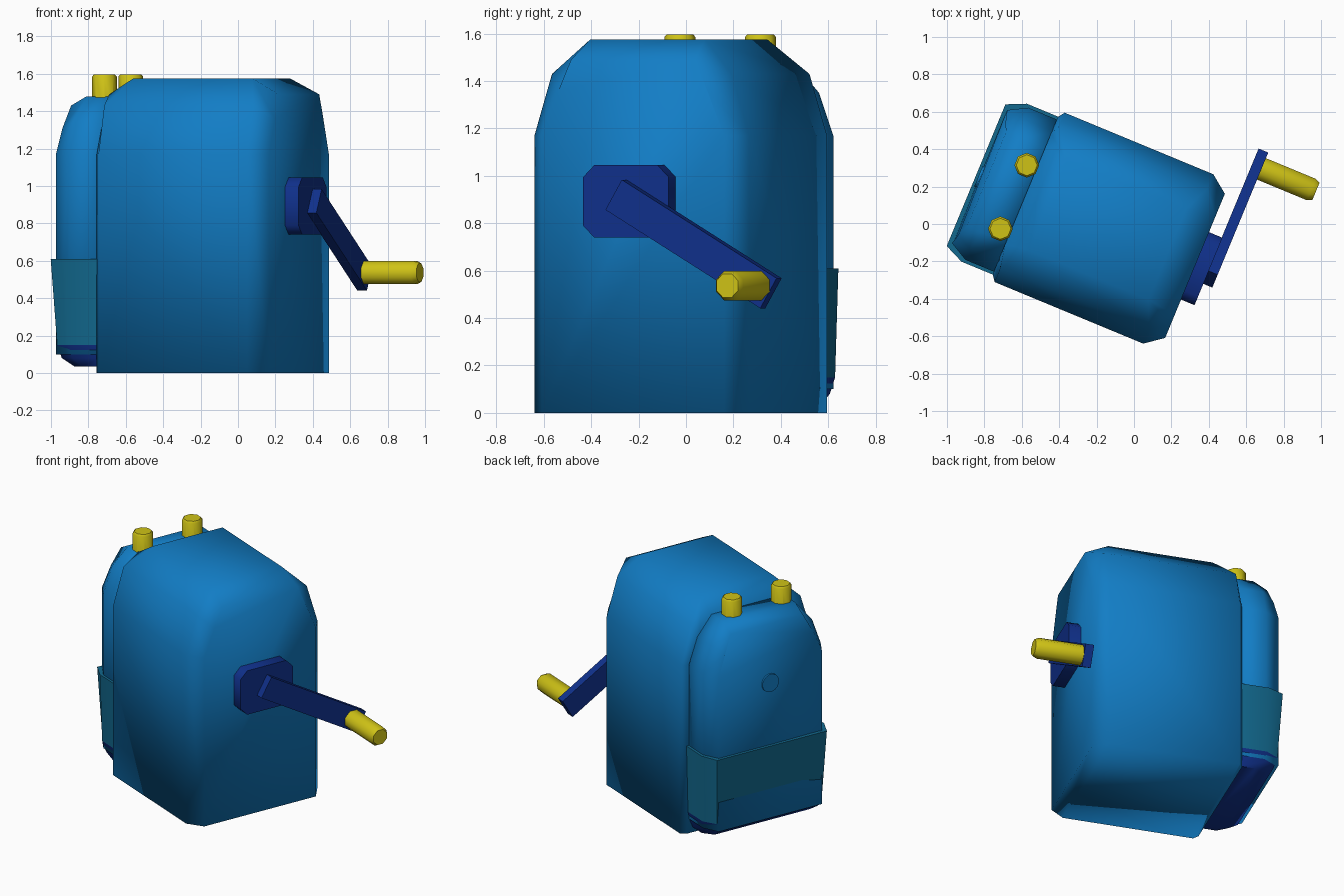
import bpy, bmesh, math
from mathutils import Matrix

if "Cube" in bpy.data.objects:
    bpy.data.objects.remove(bpy.data.objects["Cube"])

TURN = Matrix.Rotation(math.radians(-22.5), 4, 'Z')   # whole model is turned on its base
MID = -0.082                                          # centre line of the model, before turning


def material(name, rgb):
    m = bpy.data.materials.new(name)
    m.diffuse_color = (*rgb, 1)
    m.use_nodes = True
    m.node_tree.nodes["Principled BSDF"].inputs["Base Color"].default_value = m.diffuse_color
    return m


BLUE = material("body_blue", (0.006, 0.205, 0.56))
NAVY = material("dark_blue", (0.005, 0.03, 0.26))
TEAL = material("tray_teal", (0.006, 0.14, 0.27))
YELLOW = material("yellow", (0.62, 0.54, 0.008))


def finish(name, bm, mat, angle):
    bmesh.ops.recalc_face_normals(bm, faces=bm.faces)
    bm.transform(TURN)
    me = bpy.data.meshes.new(name)
    bm.to_mesh(me)
    bm.free()
    me.materials.append(mat)
    ob = bpy.data.objects.new(name, me)
    bpy.context.collection.objects.link(ob)
    bpy.context.view_layer.objects.active = ob
    ob.select_set(True)
    if angle is None:
        bpy.ops.object.shade_smooth()
    else:
        bpy.ops.object.shade_smooth_by_angle(angle=math.radians(angle))
    ob.select_set(False)
    return ob


def loft(name, rings, mat, mid=MID, angle=None):
    """Skin half rings of (u, half width, z), mirrored about the line v = mid."""
    bm = bmesh.new()
    loops = []
    for r in rings:
        pts = [(u, mid + h, z) for u, h, z in r] + [(u, mid - h, z) for u, h, z in reversed(r)]
        loops.append([bm.verts.new(p) for p in pts])
    n = len(loops[0])
    for a, b in zip(loops, loops[1:]):
        for i in range(n):
            j = (i + 1) % n
            bm.faces.new((a[i], a[j], b[j], b[i]))
    bm.faces.new(loops[0])
    bm.faces.new(loops[-1])
    return finish(name, bm, mat, angle)


def half_round(n, r):
    return [(r * math.sin((i + .5) * math.pi / n), -r * math.cos((i + .5) * math.pi / n)) for i in range(n)]


# Main body: arched box with chamfered ends
def body_ring(u, top_u):
    return [(u, .49, 0), (u, .49, 1.17), (u, .41, 1.43), (top_u, .262, 1.575)]


loft("main_body", [
    [(-.595, .455, 0), (-.595, .455, 1.17), (-.595, .36, 1.37), (-.595, .283, 1.49)],
    body_ring(-.57, -.464),
    body_ring(.29, .227),
    [(.387, .417, 0), (.387, .417, 1.17), (.387, .34, 1.36), (.387, .283, 1.49)],
], BLUE)


# Cover on the pencil end
def cover_ring(u, top_u):
    return [(u, .44, .1), (u, .44, 1.17), (u, .375, 1.35), (top_u, .27, 1.48)]


loft("end_cover", [
    cover_ring(-.58, -.58),
    cover_ring(-.76, -.73),
    [(-.86, .385, .1), (-.86, .385, 1.17), (-.845, .33, 1.31), (-.82, .27, 1.43)],
], BLUE)

# Pencil hole disc on the cover
loft("pencil_hole", [[(u, h, 1.04 + z) for h, z in half_round(8, .062)] for u in (-.84, -.866)],
     BLUE, angle=40)


# Shavings tray and its rounded floor
def tray_ring(z, side_u, side_h, end_u, end_h):
    return [(-.59, side_h, z), (side_u, side_h, z), (end_u, end_h, z)]


loft("shavings_tray", [tray_ring(.15, -.765, .446, -.85, .392),
                       tray_ring(.61, -.775, .457, -.88, .41)], TEAL, angle=50)
loft("tray_floor", [tray_ring(.035, -.70, .41, -.765, .355),
                    tray_ring(.08, -.745, .43, -.83, .375),
                    tray_ring(.15, -.765, .446, -.85, .392)], NAVY, angle=50)

# Two pull pegs on top of the cover
for side, v in (("left", -.297), ("right", .071)):
    loft(side + "_peg", [[(-.65 + d * s, h * s, z) for h, d in half_round(4, .066)]
                         for z, s in ((1.4, 1), (1.585, 1), (1.597, .85))], YELLOW, mid=v, angle=40)

# Crank plate
plate = ((.145, .74), (.195, .79), (.195, .995), (.145, 1.045))
loft("crank_plate", [[(u, h, z) for h, z in plate] for u in (.37, .465)], NAVY, angle=50)

# Crank arm, sloping down from the plate
bm = bmesh.new()
tilt = math.atan2(.415, .706)
bmesh.ops.create_cube(bm, size=1, matrix=Matrix.Translation((.489, .237, .7125))
                      @ Matrix.Rotation(-tilt, 4, 'X') @ Matrix.Diagonal((.056, .82, .147, 1)))
finish("crank_arm", bm, NAVY, 30)

# Crank handle
loft("crank_handle", [[(u, h * s, .537 + z * s) for h, z in half_round(4, .067)]
                      for u, s in ((.51, 1), (.805, 1), (.832, .8))], YELLOW, mid=.533, angle=50)
